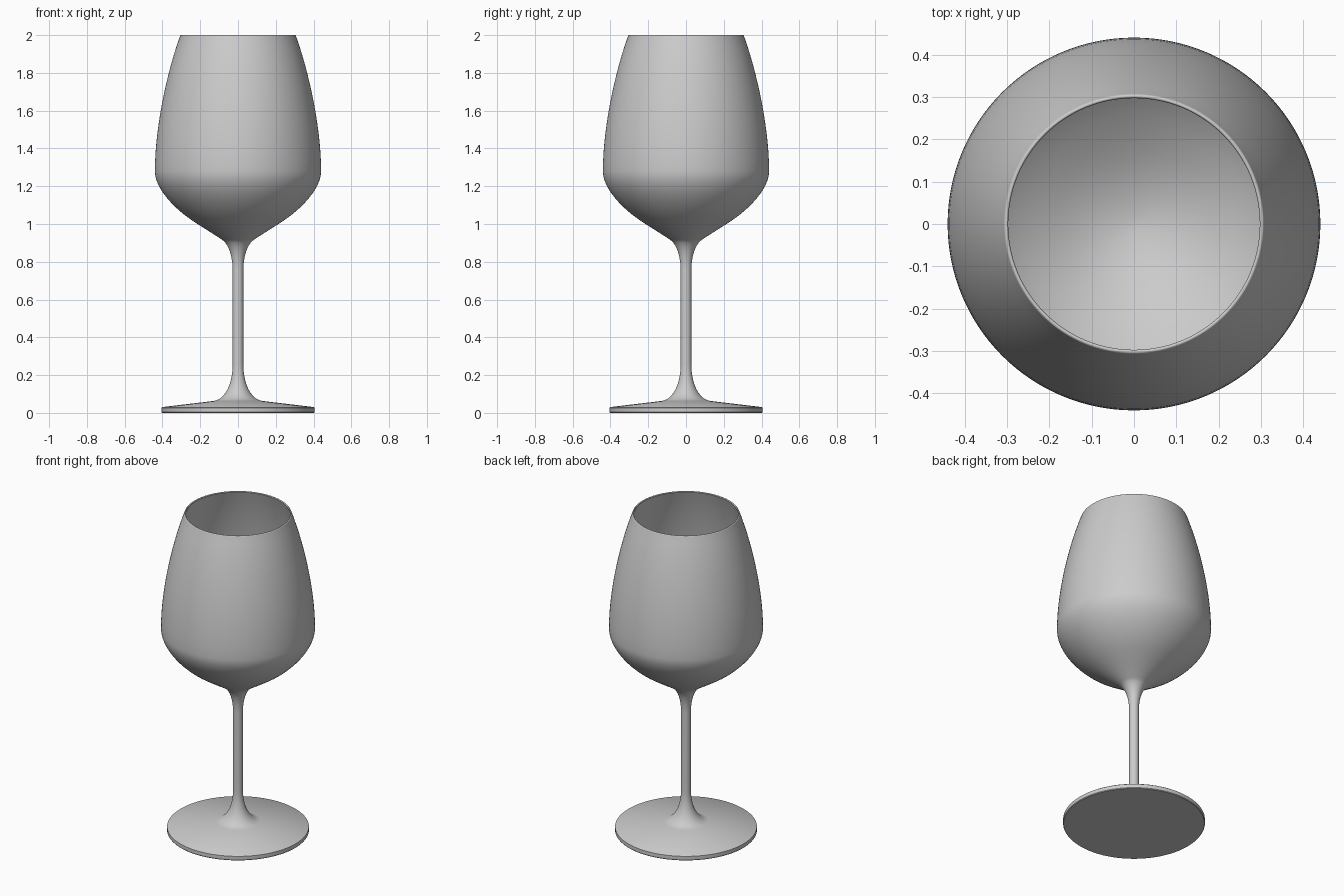
import bpy, bmesh, math

if "Cube" in bpy.data.objects:
    bpy.data.objects.remove(bpy.data.objects["Cube"])

SIDES = 128


def bezier(p0, p1, p2, p3, n=14):
    """Points along a cubic curve, without the first point."""
    pts = []
    for i in range(1, n + 1):
        t = i / n
        u = 1 - t
        pts.append(tuple(u**3 * a + 3 * u * u * t * b + 3 * u * t * t * c + t**3 * d
                         for a, b, c, d in zip(p0, p1, p2, p3)))
    return pts


def path(start, *segments):
    """Chain of curves (3 points each) and straight lines (1 point each)."""
    pts = [start]
    for s in segments:
        pts += bezier(pts[-1], *s) if len(s) == 3 else [s[0]]
    return pts


def lathe(name, profile):
    """Revolve an (r, z) profile around the z axis."""
    bm = bmesh.new()
    verts = [bm.verts.new((r, 0, z)) for r, z in profile]
    edges = [bm.edges.new(e) for e in zip(verts, verts[1:])]
    bmesh.ops.spin(bm, geom=verts + edges, cent=(0, 0, 0), axis=(0, 0, 1),
                   angle=math.tau, steps=SIDES)
    bmesh.ops.remove_doubles(bm, verts=bm.verts, dist=1e-5)
    bmesh.ops.recalc_face_normals(bm, faces=bm.faces)
    mesh = bpy.data.meshes.new(name)
    bm.to_mesh(mesh)
    bm.free()
    obj = bpy.data.objects.new(name, mesh)
    bpy.context.collection.objects.link(obj)
    bpy.context.view_layer.objects.active = obj
    obj.select_set(True)
    bpy.ops.object.shade_smooth_by_angle(angle=math.radians(35))
    obj.select_set(False)
    return obj


# One continuous blown-glass profile, from the underside to the inside of the bowl
profile = path(
    (0, 0),
    # foot: flat underside, thin edge, shallow cone
    [(0.402, 0)], [(0.405, 0.004)], [(0.405, 0.027)], [(0.400, 0.031)],
    [(0.13, 0.063)],
    # flare into the stem, straight stem, flare into the bowl
    [(0.07, 0.07), (0.028, 0.15), (0.028, 0.26)],
    [(0.028, 0.75)],
    [(0.028, 0.82), (0.045, 0.88), (0.075, 0.91)],
    # bowl outside: belly, then tapering wall
    [(0.125, 0.945), (0.19, 0.983), (0.25, 1.024)],
    [(0.34, 1.085), (0.44, 1.19), (0.44, 1.28)],
    [(0.44, 1.5), (0.381, 1.79), (0.307, 1.995)],
    # rounded rim
    [(0.306, 2.0), (0.299, 2.003), (0.297, 1.995)],
    # bowl inside
    [(0.37, 1.79), (0.428, 1.5), (0.428, 1.28)],
    [(0.428, 1.195), (0.33, 1.095), (0.244, 1.036)],
    [(0.17, 0.985), (0.09, 0.94), (0, 0.935)],
)
lathe("wine_glass", profile)
